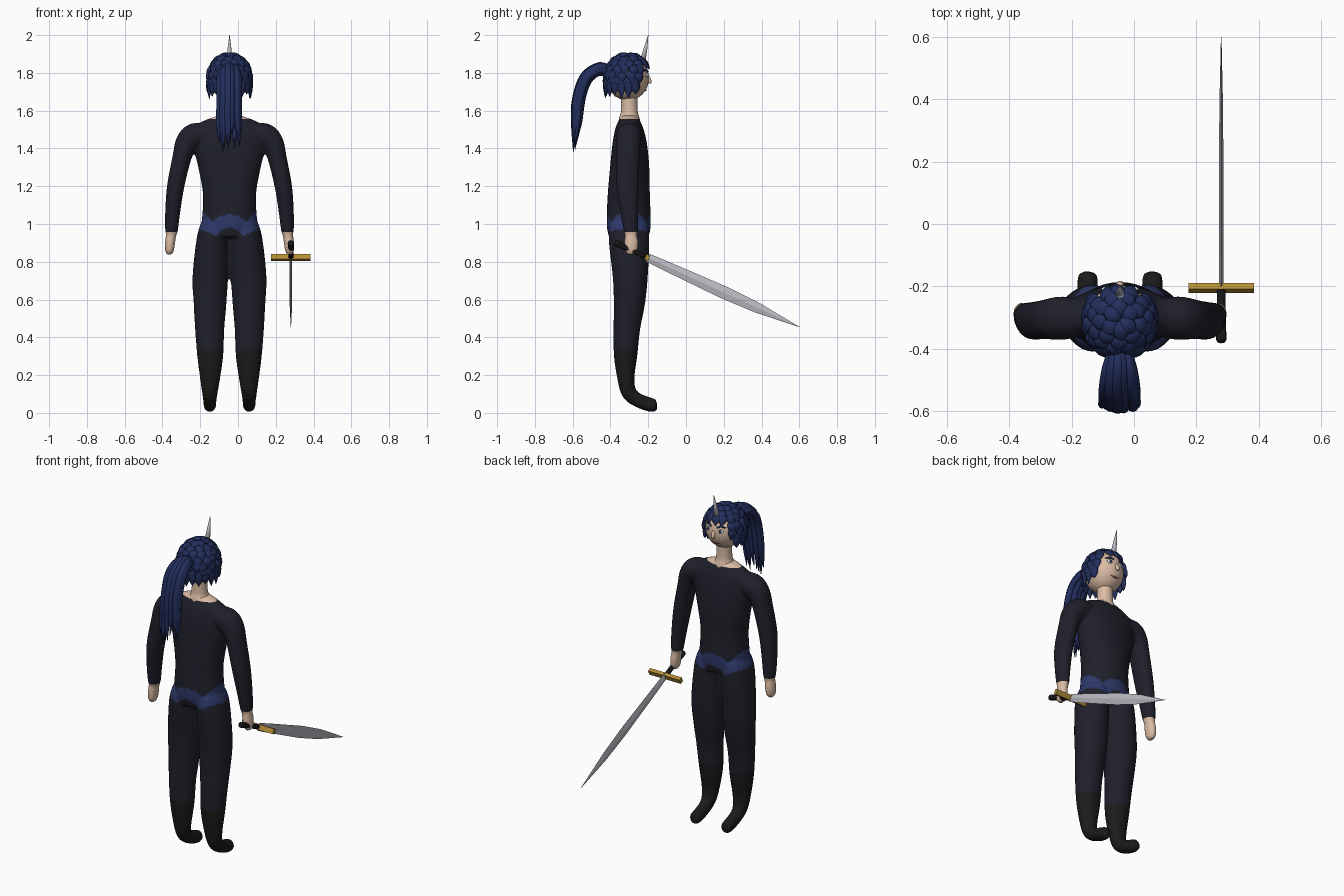
import bpy, bmesh, math, random
from mathutils import Vector, Matrix

if "Cube" in bpy.data.objects:
    bpy.data.objects.remove(bpy.data.objects["Cube"])

random.seed(4)
CX = -0.045  # body centre line


def material(name, r, g, b):
    m = bpy.data.materials.new(name)
    m.diffuse_color = (r, g, b, 1)
    m.use_nodes = True
    m.node_tree.nodes["Principled BSDF"].inputs["Base Color"].default_value = m.diffuse_color
    return m


SUIT = material("suit_navy_black", 0.014, 0.014, 0.024)
BOOT = material("boot_black", 0.011, 0.011, 0.011)
BELT = material("belt_blue", 0.027, 0.04, 0.14)
HAIR = material("hair_blue", 0.016, 0.027, 0.105)
SKIN = material("skin", 0.70, 0.50, 0.37)
STEEL = material("steel", 0.50, 0.50, 0.55)
GOLD = material("gold", 0.45, 0.27, 0.04)
GRIP = material("grip_black", 0.008, 0.008, 0.008)
WHITE = material("eye_white", 0.75, 0.75, 0.78)
LIP = material("lip", 0.36, 0.14, 0.11)


def spline(pts, steps):
    """Catmull-Rom through tuples (x, y, z, radius_a, radius_b)."""
    if steps < 2:
        return pts
    p = [pts[0]] + list(pts) + [pts[-1]]
    out = []
    for i in range(1, len(p) - 2):
        for k in range(steps):
            t = k / steps
            out.append([0.5 * (2 * b + (c - a) * t + (2 * a - 5 * b + 4 * c - d) * t * t
                        + (3 * b - a - 3 * c + d) * t ** 3)
                        for a, b, c, d in zip(p[i - 1], p[i], p[i + 1], p[i + 2])])
    return out + [list(pts[-1])]


def tube(bm, pts, side=(1, 0, 0), n=24, steps=4):
    """Elliptical sections swept along a path; radius_a lies along side."""
    pts = spline(pts, steps)
    side = Vector(side)
    rings = []
    for i, q in enumerate(pts):
        t = (Vector(pts[min(i + 1, len(pts) - 1)][:3]) - Vector(pts[max(i - 1, 0)][:3])).normalized()
        s = (side - t * side.dot(t)).normalized()
        o = t.cross(s)
        a, b = max(q[3], 0.001), max(q[4], 0.001)
        rings.append([bm.verts.new(Vector(q[:3]) + s * a * math.cos(w) + o * b * math.sin(w))
                      for w in (2 * math.pi * k / n for k in range(n))])
    for r, u in zip(rings, rings[1:]):
        for k in range(n):
            bm.faces.new((r[k], r[(k + 1) % n], u[(k + 1) % n], u[k]))
    bm.faces.new(rings[0][::-1])
    bm.faces.new(rings[-1])


def finish(bm, name, mat, smooth=True):
    bmesh.ops.recalc_face_normals(bm, faces=bm.faces[:])
    me = bpy.data.meshes.new(name)
    bm.to_mesh(me)
    bm.free()
    ob = bpy.data.objects.new(name, me)
    bpy.context.collection.objects.link(ob)
    me.materials.append(mat)
    for p in me.polygons:
        p.use_smooth = smooth
    return ob


def ellipsoid(name, c, r, mat):
    bm = bmesh.new()
    bmesh.ops.create_uvsphere(bm, u_segments=24, v_segments=16, radius=1,
                              matrix=Matrix.Translation(c) @ Matrix.Diagonal((*r, 1)))
    return finish(bm, name, mat)


# Body: torso, arms and legs fused into one smooth skin
bm = bmesh.new()
tube(bm, [(CX, y, z, a, b) for z, a, b, y in (
    (0.93, 0.145, 0.105, -0.303), (1.0, 0.148, 0.117, -0.303), (1.15, 0.14, 0.112, -0.303),
    (1.3, 0.166, 0.104, -0.298), (1.42, 0.195, 0.092, -0.298), (1.5, 0.195, 0.076, -0.30),
    (1.545, 0.14, 0.058, -0.30), (1.575, 0.055, 0.045, -0.30))], n=32)
for s in (-1, 1):
    tube(bm, [(CX + s * u, y, z, b, a) for u, y, z, a, b in (
        (0.10, -0.30, 1.475, 0.05, 0.055), (0.18, -0.302, 1.468, 0.068, 0.07),
        (0.225, -0.305, 1.43, 0.062, 0.066), (0.25, -0.308, 1.36, 0.051, 0.063),
        (0.285, -0.31, 1.2, 0.046, 0.06), (0.301, -0.30, 1.06, 0.040, 0.048),
        (0.307, -0.292, 0.965, 0.034, 0.038), (0.309, -0.291, 0.945, 0.028, 0.033),
        (0.315, -0.29, 0.90, 0.027, 0.038), (0.318, -0.29, 0.86, 0.024, 0.034),
        (0.319, -0.288, 0.838, 0.014, 0.02))], side=(0, 1, 0))
    tube(bm, [(CX + s * u, y, z, a, b) for u, y, z, a, b in (
        (0.08, -0.303, 1.0, 0.07, 0.10), (0.09, -0.302, 0.92, 0.084, 0.108),
        (0.102, -0.295, 0.72, 0.094, 0.093), (0.103, -0.30, 0.58, 0.087, 0.083),
        (0.105, -0.313, 0.45, 0.078, 0.071), (0.102, -0.32, 0.3, 0.069, 0.062),
        (0.103, -0.318, 0.18, 0.053, 0.045), (0.104, -0.303, 0.11, 0.042, 0.041),
        (0.104, -0.265, 0.073, 0.036, 0.038), (0.104, -0.20, 0.046, 0.034, 0.038),
        (0.104, -0.165, 0.04, 0.031, 0.034), (0.104, -0.153, 0.04, 0.018, 0.02))])
body = finish(bm, "body_suit", SUIT)
rm = body.modifiers.new("fuse", 'REMESH')
rm.mode = 'VOXEL'
rm.voxel_size = 0.008
sm = body.modifiers.new("soften", 'SMOOTH')
sm.factor, sm.iterations = 0.5, 8
fused = bpy.data.meshes.new_from_object(body.evaluated_get(bpy.context.evaluated_depsgraph_get()))
body.modifiers.clear()
body.data = fused

# Clean cuts at boot tops, cuffs and collar, then colour by region
bm = bmesh.new()
bm.from_mesh(fused)
for z in (0.33, 0.957, 1.557):
    bmesh.ops.bisect_plane(bm, geom=bm.verts[:] + bm.edges[:] + bm.faces[:],
                           plane_co=(0, 0, z), plane_no=(0, 0, 1))


def level(u, table):
    for (u0, z0), (u1, z1) in zip(table, table[1:]):
        if u <= u1:
            return z0 + (z1 - z0) * (u - u0) / (u1 - u0)
    return table[-1][1]


BELT_TOP = ((0, 1.05), (0.05, 1.043), (0.09, 1.012), (0.14, 1.068))
BELT_LOW = ((0, 0.985), (0.045, 0.967), (0.07, 0.937), (0.14, 0.968))
fused.materials.clear()
for m in (SUIT, BOOT, BELT, SKIN):
    fused.materials.append(m)
for f in bm.faces:
    c = f.calc_center_median()
    u = abs(c.x - CX)
    f.smooth = True
    f.material_index = 0
    if c.z < 0.33:
        f.material_index = 1
    elif (u > 0.23 and c.z < 0.957) or c.z > 1.557:
        f.material_index = 3
    elif u < 0.22 and level(u, BELT_LOW) < c.z < level(u, BELT_TOP):
        f.material_index = 2
bm.to_mesh(fused)
bm.free()

# Neck and head
bm = bmesh.new()
tube(bm, [(CX, -0.30, z, r, r) for z, r in ((1.53, 0.06), (1.565, 0.053), (1.60, 0.044), (1.70, 0.043))])
finish(bm, "neck", SKIN)
HC, HR = Vector((CX, -0.308, 1.772)), (0.105, 0.112, 0.118)
ellipsoid("head", HC, HR, SKIN)


def on_head(az, el, k=1.0):
    """Point over the head; azimuth 0 is the face direction."""
    a, e = math.radians(az), math.radians(el)
    return HC + k * Vector((HR[0] * math.cos(e) * math.sin(a),
                            HR[1] * math.cos(e) * math.cos(a), HR[2] * math.sin(e)))


# Face
bm = bmesh.new()
tube(bm, [(CX, -0.20, 1.785, 0.007, 0.006), (CX, -0.193, 1.757, 0.012, 0.011),
          (CX, -0.192, 1.744, 0.008, 0.007)], n=10)
finish(bm, "nose", SKIN)
for s, tag in ((-1, "left"), (1, "right")):
    ellipsoid("eye_" + tag, on_head(s * 24, 8, 0.985), (0.018, 0.008, 0.011), WHITE)
    ellipsoid("iris_" + tag, on_head(s * 23, 8, 1.02), (0.009, 0.006, 0.010), BELT)
    bm = bmesh.new()
    tube(bm, [(*on_head(s * a, e, 1.01), r, r) for a, e, r in
              ((11, 17, 0.004), (24, 22, 0.006), (38, 18, 0.003))], side=(0, 0, 1), n=8)
    finish(bm, "brow_" + tag, HAIR)
bm = bmesh.new()
tube(bm, [(*on_head(a, e), r, r) for a, e, r in
          ((-17, -31, 0.002), (0, -33, 0.005), (17, -31, 0.002))], side=(0, 0, 1), n=8)
finish(bm, "mouth", LIP)

# Horn
bm = bmesh.new()
tube(bm, [(CX, -0.232, 1.85, 0.017, 0.017), (CX, -0.214, 1.93, 0.010, 0.010),
          (CX, -0.20, 2.0, 0.001, 0.001)], n=10, steps=1)
finish(bm, "horn", STEEL)

# Hair: overlapping leaf-shaped locks in rows, leaving the face open
bm = bmesh.new()


def lock(az, el, drop, w):
    tip = az + random.uniform(-7, 7)
    path = [(*on_head(az + (tip - az) * t, el - drop * t, k), w * r, 0.011 * r)
            for t, k, r in ((0, 1.03, 0.35), (0.3, 1.08, 0.95), (0.6, 1.11, 0.9), (1, 1.13, 0.05))]
    a = math.radians(az)
    tube(bm, path, side=(math.cos(a), -math.sin(a), 0), n=8, steps=3)


for row, (el, count) in enumerate(((88, 6), (70, 9), (54, 13), (38, 16), (22, 17), (6, 17))):
    for i in range(count):
        az = (i + 0.5 * (row % 2)) * 360 / count + random.uniform(-4, 4)
        front = abs((az + 180) % 360 - 180)
        if (el < 45 and front < 48) or (el < 15 and front < 68):
            continue
        lock(az, el + random.uniform(-3, 3), 34, 0.027)
# Bottom fringe hanging straight down
for i in range(13):
    az = 70 + 220 * i / 12
    p = on_head(az, -6, 1.07)
    a = math.radians(az)
    low = random.uniform(0.07, 0.10)
    tube(bm, [(p.x, p.y, p.z + 0.02, 0.012, 0.007), (p.x, p.y, p.z - 0.02, 0.025, 0.012),
              (p.x, p.y, p.z - 0.05, 0.020, 0.010), (p.x, p.y, p.z - low, 0.001, 0.001)],
         side=(math.cos(a), -math.sin(a), 0), n=8, steps=3)
finish(bm, "hair_locks", HAIR)

# Ponytail of pointed strands
bm = bmesh.new()
for i in range(16):
    w = 2 * math.pi * i / 16
    dx = 0.046 * math.cos(w) + random.uniform(-0.008, 0.008)
    d = 0.022 * math.sin(w)
    end = 1.36 + random.uniform(0, 0.14)
    tube(bm, [(CX + dx * 0.4, -0.39, 1.80 + d, 0.012, 0.012),
              (CX + dx * 0.8, -0.46, 1.82 + d, 0.016, 0.015),
              (CX + dx, -0.53 - d * 0.7, 1.77 + d * 0.7, 0.017, 0.015),
              (CX + dx, -0.568 - d, 1.66, 0.017, 0.014),
              (CX + dx * 1.1, -0.58 - d * 0.8, 1.53, 0.014, 0.011),
              (CX + dx * 1.1, -0.592 - d * 0.3, end, 0.001, 0.001)], n=8, steps=4)
finish(bm, "ponytail", HAIR)

# Sword: blade, guard and grip along one slanted axis
SX, START = 0.28, Vector((0.28, -0.205, 0.823))
AXIS = Vector((0, 0.805, -0.368))


def along(t, a, b):
    return (*(START + AXIS * t), a, b)


bm = bmesh.new()
tube(bm, [along(0, 0.007, 0.022), along(0.12, 0.007, 0.026), along(0.5, 0.007, 0.034),
          along(0.72, 0.006, 0.028), along(1, 0.001, 0.001)], n=4, steps=1)
finish(bm, "sword_blade", STEEL, False)
bm = bmesh.new()
turn = Matrix.Rotation(math.atan2(AXIS.z, AXIS.y), 4, 'X')
bmesh.ops.create_cube(bm, size=1, matrix=Matrix.Translation(START) @ turn
                      @ Matrix.Diagonal((0.21, 0.022, 0.03, 1)))
finish(bm, "sword_guard", GOLD, False)
bm = bmesh.new()
tube(bm, [along(-0.215, 0.012, 0.012), along(-0.205, 0.017, 0.017), along(-0.17, 0.016, 0.016),
          along(-0.1, 0.014, 0.014), along(0, 0.014, 0.014)], n=12, steps=2)
finish(bm, "sword_grip", GRIP)
